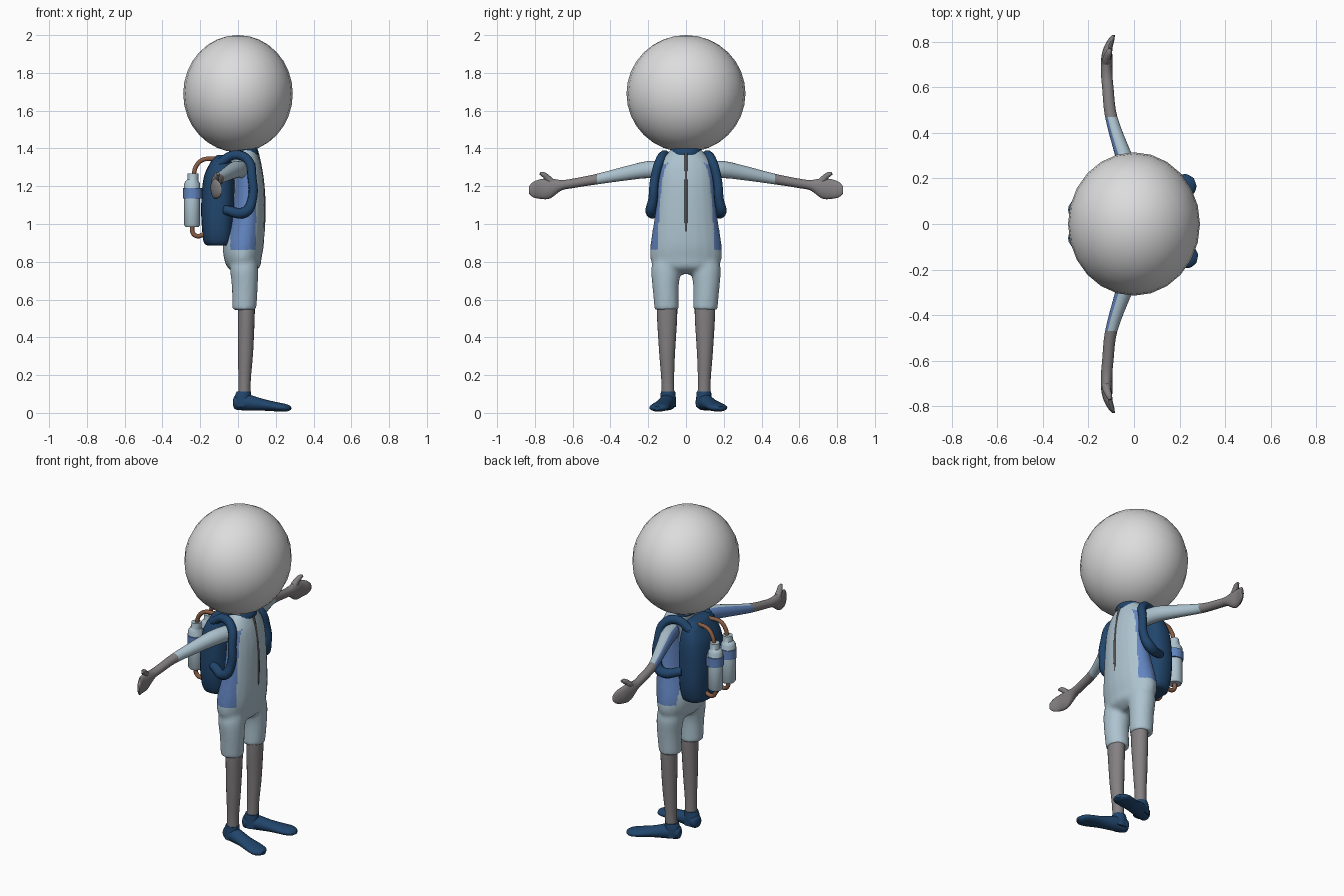
import bpy, bmesh, math
from mathutils import Vector, Matrix

if "Cube" in bpy.data.objects:
    bpy.data.objects.remove(bpy.data.objects["Cube"], do_unlink=True)


def material(name, r, g, b):
    m = bpy.data.materials.new(name)
    m.use_nodes = True
    m.diffuse_color = (r, g, b, 1)
    bsdf = next(n for n in m.node_tree.nodes if n.type == 'BSDF_PRINCIPLED')
    bsdf.inputs["Base Color"].default_value = (r, g, b, 1)
    return m


WHITE = material("helmet white", .72, .72, .72)
PALE = material("pale blue cloth", .42, .55, .63)
BLUE = material("mid blue panel", .12, .23, .52)
NAVY = material("navy", .015, .06, .15)
GREY = material("grey skin", .23, .215, .225)
BROWN = material("brown hose", .25, .11, .06)
ZIP = material("dark zip", .08, .075, .075)


def select(ob):
    bpy.ops.object.select_all(action='DESELECT')
    ob.select_set(True)
    bpy.context.view_layer.objects.active = ob


def smooth(ob, angle=45):
    select(ob)
    bpy.ops.object.shade_smooth_by_angle(angle=math.radians(angle))
    return ob


def spline(rows, steps):
    """Catmull-Rom interpolation through rows of numbers."""
    pts = [Vector(r) for r in rows]
    out = []
    for i in range(len(pts) - 1):
        a, b = pts[max(i - 1, 0)], pts[i]
        c, d = pts[i + 1], pts[min(i + 2, len(pts) - 1)]
        for k in range(steps):
            t = k / steps
            out.append(.5 * (2 * b + (c - a) * t + (2 * a - 5 * b + 4 * c - d) * t * t
                             + (3 * b - a - 3 * c + d) * t ** 3))
    return out + [pts[-1]]


def loft(name, rows, mat, axis='z', sides=20, steps=4, power=1.0):
    """Skin through rings (cx, cy, cz, r1, r2) lying across the given axis."""
    u, v = {'z': ((1, 0, 0), (0, 1, 0)), 'y': ((1, 0, 0), (0, 0, 1)),
            'x': ((0, 1, 0), (0, 0, 1))}[axis]
    u, v = Vector(u), Vector(v)
    bm = bmesh.new()
    rings = []
    for r in spline(rows, steps):
        ring = []
        for i in range(sides):
            a = math.tau * i / sides
            c, s = math.cos(a), math.sin(a)
            c = math.copysign(abs(c) ** power, c)
            s = math.copysign(abs(s) ** power, s)
            ring.append(bm.verts.new(Vector(r[:3]) + u * c * r[3] + v * s * r[4]))
        rings.append(ring)
    for p, q in zip(rings, rings[1:]):
        for i in range(sides):
            j = (i + 1) % sides
            bm.faces.new((p[i], p[j], q[j], q[i]))
    bm.faces.new(rings[0])
    bm.faces.new(rings[-1])
    bmesh.ops.recalc_face_normals(bm, faces=bm.faces)
    me = bpy.data.meshes.new(name)
    bm.to_mesh(me)
    bm.free()
    ob = bpy.data.objects.new(name, me)
    bpy.context.collection.objects.link(ob)
    me.materials.append(mat)
    return smooth(ob)


def tube(name, pts, radius, mat, radii=None):
    cu = bpy.data.curves.new(name, 'CURVE')
    cu.dimensions = '3D'
    cu.bevel_depth = radius
    cu.bevel_resolution = 3
    cu.resolution_u = 8
    cu.use_fill_caps = True
    sp = cu.splines.new('BEZIER')
    sp.bezier_points.add(len(pts) - 1)
    for i, (bp, p) in enumerate(zip(sp.bezier_points, pts)):
        bp.co = p
        bp.handle_left_type = bp.handle_right_type = 'AUTO'
        bp.radius = radii[i] if radii else 1
    cu.materials.append(mat)
    ob = bpy.data.objects.new(name, cu)
    bpy.context.collection.objects.link(ob)
    return ob


# Round head
bpy.ops.mesh.primitive_uv_sphere_add(segments=24, ring_count=16, radius=1, location=(0, 0, 1.69))
head = bpy.context.object
head.name = "head"
head.scale = (.29, .315, .31)
head.data.materials.append(WHITE)
smooth(head)

# Suit body: torso and short trouser legs fused into one skin
suit = loft("suit_body", [
    (.03, 0, .735, .04, .11), (.03, 0, .77, .085, .165), (.025, 0, .82, .1, .19),
    (.03, 0, .9, .108, .188), (.05, 0, 1.05, .092, .165), (.055, 0, 1.2, .083, .15),
    (.048, 0, 1.3, .076, .14), (.037, 0, 1.36, .07, .11), (.035, 0, 1.4, .06, .075)], PALE)
shorts = [loft("shorts", [
    (.033, s * .102, .545, .064, .065), (.036, s * .108, .67, .069, .07),
    (.032, s * .105, .76, .075, .08), (.03, s * .1, .82, .07, .07)], PALE) for s in (-1, 1)]
select(suit)
for ob in shorts:
    ob.select_set(True)
bpy.ops.object.join()
remesh = suit.modifiers.new("fuse", 'REMESH')
remesh.mode = 'VOXEL'
remesh.voxel_size = .011
relax = suit.modifiers.new("relax", 'SMOOTH')
relax.iterations = 6
for m in ("fuse", "relax"):
    bpy.ops.object.modifier_apply(modifier=m)
suit.data.materials.clear()
for m in (PALE, BLUE):
    suit.data.materials.append(m)
for f in suit.data.polygons:
    c = f.center
    f.material_index = int(-.04 < c.x < .095 and .86 < c.z < 1.32 and abs(c.y) > .08)
smooth(suit, 60)

# Collar and front zip
loft("collar", [(.03, 0, 1.365, .078, .088), (.03, 0, 1.385, .078, .085),
                (.025, 0, 1.415, .068, .075)], NAVY)
tube("zip", [(.103, 0, 1.375), (.119, 0, 1.3), (.133, 0, 1.2), (.138, 0, 1.05), (.134, 0, .96)],
     .008, ZIP)

for s, side in ((-1, "right"), (1, "left")):
    # Arm with sleeve, hand and thumb
    arm = loft(side + "_arm", [
        (.02, s * .1, 1.288, .045, .046), (-.01, s * .2, 1.288, .045, .045),
        (-.045, s * .3, 1.272, .038, .039), (-.1, s * .47, 1.238, .027, .028),
        (-.115, s * .6, 1.215, .025, .025), (-.12, s * .66, 1.205, .025, .028),
        (-.12, s * .72, 1.188, .025, .053), (-.115, s * .77, 1.185, .02, .052),
        (-.1, s * .81, 1.182, .014, .04), (-.09, s * .83, 1.18, .006, .02)], PALE, 'y')
    for m in (BLUE, GREY):
        arm.data.materials.append(m)
    for f in arm.data.polygons:
        if abs(f.center.y) > .47:
            f.material_index = 2
        elif f.normal.x < -.5:
            f.material_index = 1
    tube(side + "_thumb", [(-.122, s * .69, 1.2), (-.12, s * .725, 1.235), (-.11, s * .755, 1.262),
                           (-.105, s * .772, 1.267)], .02, GREY, (1, .95, .7, .4))

    # Bare shin
    loft(side + "_shin", [
        (.045, s * .1, .6, .045, .054), (.044, s * .1, .5, .044, .053), (.04, s * .1, .32, .04, .042),
        (.035, s * .097, .18, .033, .034), (.033, s * .095, .08, .032, .034)], GREY)

    # Shoe, splayed outwards, with ankle cuff
    loft(side + "_cuff", [(.03, s * .095, .03, .046, .042), (.026, s * .095, .08, .044, .041),
                          (.03, s * .095, .112, .038, .038)], NAVY)
    shoe = loft(side + "_shoe", [
        (-.05, 0, .055, .015, .02), (-.035, 0, .055, .035, .038), (.03, 0, .055, .042, .042),
        (.11, 0, .043, .043, .031), (.19, 0, .032, .053, .024), (.235, 0, .027, .046, .02),
        (.26, 0, .025, .018, .01)], NAVY, 'x')
    shoe.data.transform(Matrix.Translation((.025, s * .095, 0))
                        @ Matrix.Rotation(math.radians(20 if s > 0 else -13), 4, 'Z'))

    # Shoulder strap looping under the arm
    tube(side + "_strap", [
        (-.1, s * .1, 1.32), (-.02, s * .11, 1.365), (.05, s * .135, 1.34), (.075, s * .165, 1.24),
        (.075, s * .175, 1.13), (.04, s * .185, 1.065), (-.07, s * .14, 1.075)],
        .025, NAVY, (1, 1, 1, .95, 1, 1.2, 1))

    # Bottle with neck, band and hoses
    y = s * .062
    loft(side + "_bottle", [(-.243, y, .985, .036, .036), (-.243, y, .995, .042, .042),
                            (-.243, y, 1.215, .042, .042), (-.243, y, 1.23, .033, .033),
                            (-.238, y, 1.235, .03, .03), (-.238, y, 1.268, .028, .028)],
         PALE, sides=16, steps=1)
    loft(side + "_bottle_band", [(-.24, y, 1.135, .05, .049), (-.24, y, 1.19, .05, .049)],
         BLUE, sides=16, steps=1)
    tube(side + "_upper_hose", [(-.236, y, 1.255), (-.222, y, 1.305), (-.19, y * .95, 1.338),
                                (-.12, y * .8, 1.345)], .012, BROWN)
    tube(side + "_lower_hose", [(-.24, y, 1), (-.24, y, .955), (-.215, y, .936),
                                (-.165, y, .955)], .012, BROWN)

# Backpack
loft("backpack", [
    (-.1, 0, .885, .05, .1), (-.105, 0, .9, .075, .13), (-.105, 0, .98, .086, .15),
    (-.105, 0, 1.1, .09, .153), (-.1, 0, 1.24, .083, .145), (-.09, 0, 1.32, .06, .122),
    (-.085, 0, 1.355, .04, .09), (-.085, 0, 1.365, .02, .06)], NAVY, sides=28, power=.75)
